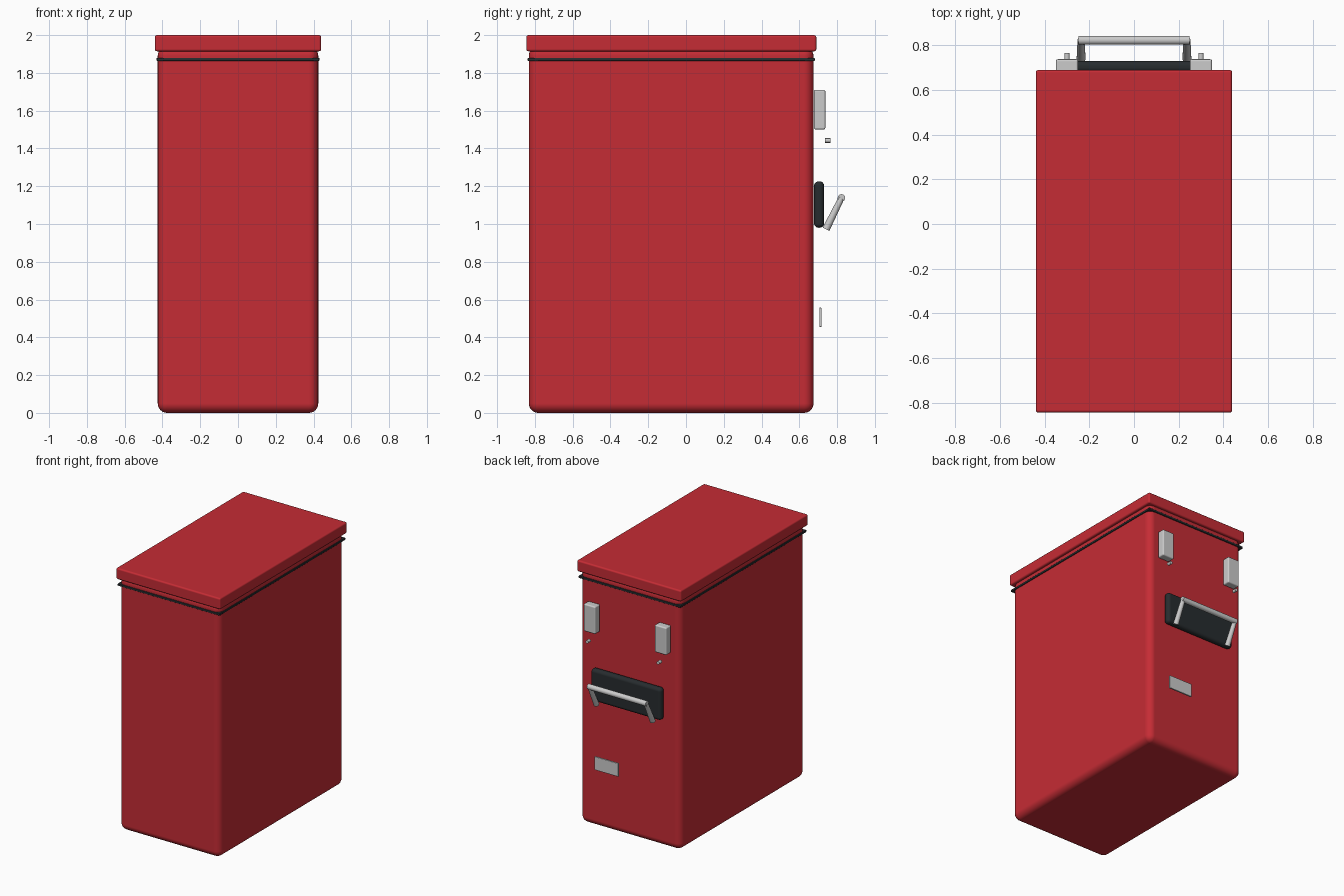
import bpy
import math
from mathutils import Vector

if "Cube" in bpy.data.objects:
    bpy.data.objects.remove(bpy.data.objects["Cube"])


def material(name, color):
    m = bpy.data.materials.new(name)
    m.diffuse_color = (*color, 1.0)
    m.use_nodes = True
    m.node_tree.nodes["Principled BSDF"].inputs["Base Color"].default_value = m.diffuse_color
    return m


RED = material("red_paint", (0.56, 0.025, 0.035))
BLACK = material("black_rubber", (0.02, 0.025, 0.028))


def finish(obj, name, mat=None):
    obj.name = name
    if mat:
        obj.data.materials.append(mat)
    bpy.ops.object.shade_smooth_by_angle(angle=math.radians(35))
    return obj


def box(name, x, y, z, bevel=0.0, segments=4, mat=None):
    """Rounded box given (min, max) ranges on each axis."""
    centre = [(a + b) / 2 for a, b in (x, y, z)]
    bpy.ops.mesh.primitive_cube_add(size=1, location=centre)
    obj = bpy.context.object
    obj.scale = [b - a for a, b in (x, y, z)]
    bpy.ops.object.transform_apply(location=False, rotation=False, scale=True)
    finish(obj, name, mat)
    if bevel:
        mod = obj.modifiers.new("Bevel", 'BEVEL')
        mod.width = bevel
        mod.segments = segments
        mod.harden_normals = True
    return obj


def rod(name, start, end, r1, r2, sides=20):
    """Round bar between two points."""
    a, b = Vector(start), Vector(end)
    bpy.ops.mesh.primitive_cone_add(vertices=sides, radius1=r1, radius2=r2,
                                    depth=(b - a).length, location=(a + b) / 2)
    obj = bpy.context.object
    obj.rotation_euler = (b - a).to_track_quat('Z', 'Y').to_euler()
    return finish(obj, name)


# Main case, lid and seal
box("case_body", (-0.425, 0.425), (-0.832, 0.675), (0, 1.94), 0.05, 6, RED)
box("lid", (-0.44, 0.44), (-0.845, 0.69), (1.914, 2.0), 0.012, 3, RED)
box("lid_seal", (-0.431, 0.431), (-0.838, 0.682), (1.863, 1.88), 0.004, 2, BLACK)

# Handle backing plate and swing handle
box("handle_plate", (-0.297, 0.297), (0.678, 0.731), (0.98, 1.226), 0.024, 5, BLACK)
rod("handle_bar", (-0.248, 0.823, 1.138), (0.248, 0.823, 1.138), 0.02, 0.02)

# Latches, latch pins and handle arms on both sides
for side, s in (("left", -1), ("right", 1)):
    box(f"latch_{side}", sorted((s * 0.25, s * 0.35)), (0.677, 0.738), (1.5, 1.71), 0.01, 3)
    rod(f"latch_pin_{side}", (s * 0.3, 0.735, 1.442), (s * 0.3, 0.766, 1.442), 0.012, 0.012, 16)
    rod(f"handle_arm_{side}", (s * 0.237, 0.741, 0.972), (s * 0.237, 0.823, 1.138), 0.02, 0.016)

# Small blank plate low on the back
box("label_plate", (0.07, 0.27), (0.706, 0.718), (0.455, 0.557), 0.003, 2)
